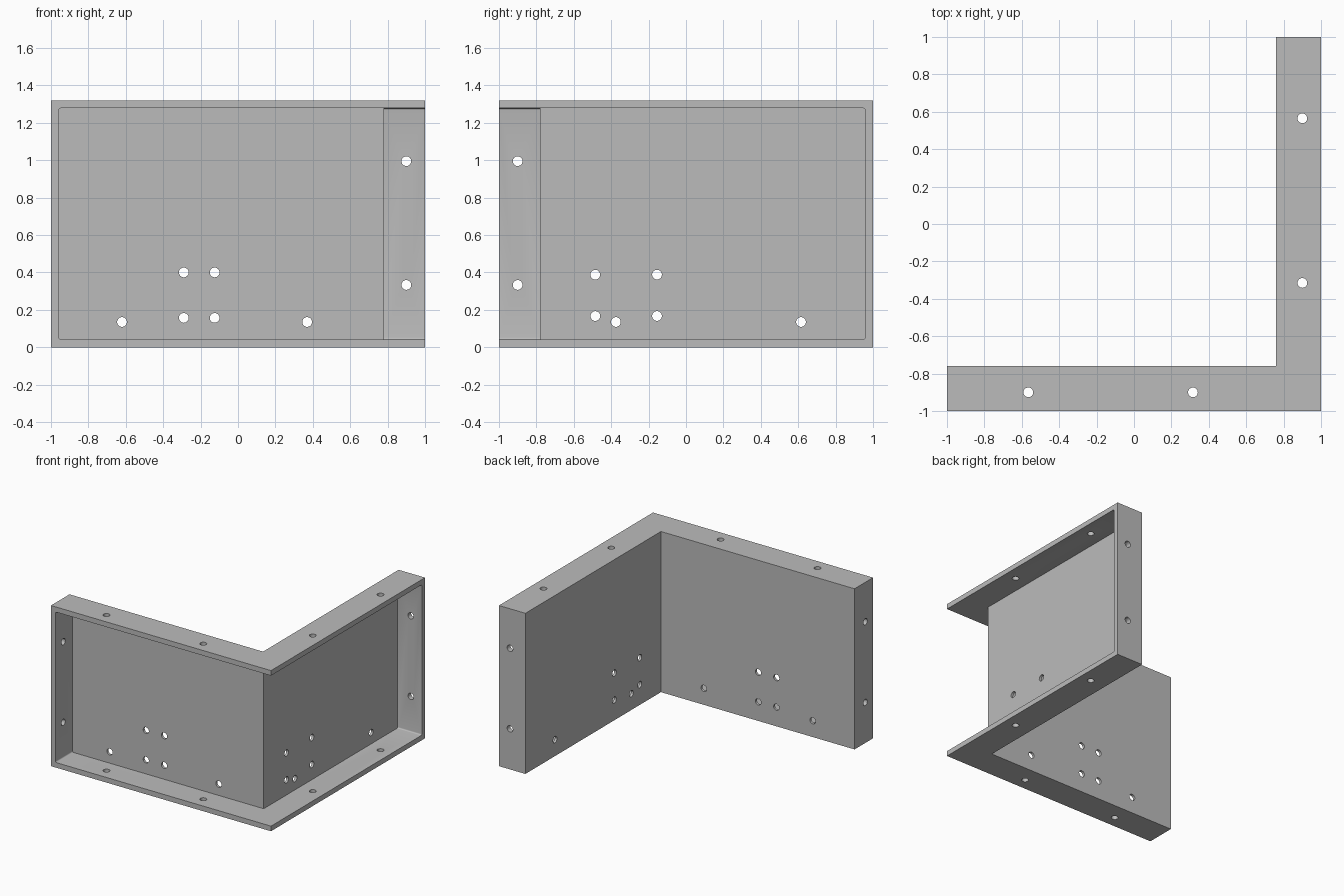
import bpy, bmesh, math
from mathutils import Matrix, Vector

if "Cube" in bpy.data.objects:
    bpy.data.objects.remove(bpy.data.objects["Cube"])

HEIGHT = 1.32
RIM = 0.042        # thickness of the flanges
WALL = 0.76        # inner corner of the L
WEB = 0.78         # recessed outer face of the thin walls
HOLE_R = 0.026

grey = bpy.data.materials.new("plain grey")
grey.diffuse_color = (0.5, 0.5, 0.5, 1)
grey.use_nodes = True
grey.node_tree.nodes["Principled BSDF"].inputs["Base Color"].default_value = grey.diffuse_color


def make_object(name, bm):
    bmesh.ops.recalc_face_normals(bm, faces=bm.faces)
    mesh = bpy.data.meshes.new(name)
    bm.to_mesh(mesh)
    bm.free()
    mesh.materials.append(grey)
    obj = bpy.data.objects.new(name, mesh)
    bpy.context.collection.objects.link(obj)
    return obj


def prism(outline, z0, z1):
    bm = bmesh.new()
    face = bm.faces.new([bm.verts.new((x, y, z0)) for x, y in outline])
    top = bmesh.ops.extrude_face_region(bm, geom=[face])["geom"]
    verts = [g for g in top if isinstance(g, bmesh.types.BMVert)]
    bmesh.ops.translate(bm, verts=verts, vec=(0, 0, z1 - z0))
    return bm


def drill(bm, centre, axis, length):
    turn = Vector((0, 0, 1)).rotation_difference(Vector(axis)).to_matrix().to_4x4()
    bmesh.ops.create_cone(bm, cap_ends=True, segments=32, radius1=HOLE_R,
                          radius2=HOLE_R, depth=length,
                          matrix=Matrix.Translation(centre) @ turn)


def cut(target, cutter):
    mod = target.modifiers.new("cut", "BOOLEAN")
    mod.operation, mod.solver, mod.object = "DIFFERENCE", "EXACT", cutter
    bpy.context.view_layer.objects.active = target
    bpy.ops.object.modifier_apply(modifier=mod.name)
    bpy.data.objects.remove(cutter)


# Solid L-shaped body
bracket = make_object("corner_bracket", prism(
    [(-1, -1), (1, -1), (1, 1), (WALL, 1), (WALL, -WALL), (-1, -WALL)], 0, HEIGHT))

# Outer pocket that leaves thin walls and a flange all round
end = 1 - RIM
bm = prism([(-end, -1.2), (1.2, -1.2), (1.2, end), (WEB, end),
            (WEB, -WEB), (-end, -WEB)], RIM, HEIGHT - RIM)
corners = [e for e in bm.edges
           if all(abs(v.co.x + end) < 1e-4 for v in e.verts)
           and abs(e.verts[0].co.z - e.verts[1].co.z) < 1e-4
           or all(abs(v.co.y - end) < 1e-4 for v in e.verts)
           and abs(e.verts[0].co.z - e.verts[1].co.z) < 1e-4]
bmesh.ops.bevel(bm, geom=corners, offset=0.01, segments=4, profile=0.5,
                affect="EDGES")
cut(bracket, make_object("pocket_cutter", bm))

# Bolt holes
bm = bmesh.new()
for x, z in [(-0.62, 0.135), (0.37, 0.135), (-0.29, 0.4), (-0.125, 0.4),
             (-0.29, 0.157), (-0.125, 0.157)]:            # front wall
    drill(bm, (x, -0.77, z), (0, 1, 0), 0.1)
for y, z in [(-0.375, 0.135), (0.615, 0.135), (-0.485, 0.388), (-0.155, 0.388),
             (-0.485, 0.167), (-0.155, 0.167)]:           # side wall
    drill(bm, (0.77, y, z), (1, 0, 0), 0.1)
for z in (0.333, 0.995):                                  # end flanges
    drill(bm, (0.9, 1 - RIM / 2, z), (0, 1, 0), 0.1)
    drill(bm, (-1 + RIM / 2, -0.9, z), (1, 0, 0), 0.1)
for x, y in [(-0.565, -0.9), (0.315, -0.9), (0.9, 0.565), (0.9, -0.315)]:
    for z in (RIM / 2, HEIGHT - RIM / 2):                 # top and bottom flanges
        drill(bm, (x, y, z), (0, 0, 1), 0.1)
cut(bracket, make_object("hole_cutter", bm))

bpy.ops.object.select_all(action="DESELECT")
bracket.select_set(True)
bpy.context.view_layer.objects.active = bracket
bpy.ops.object.shade_smooth_by_angle(angle=math.radians(30))
